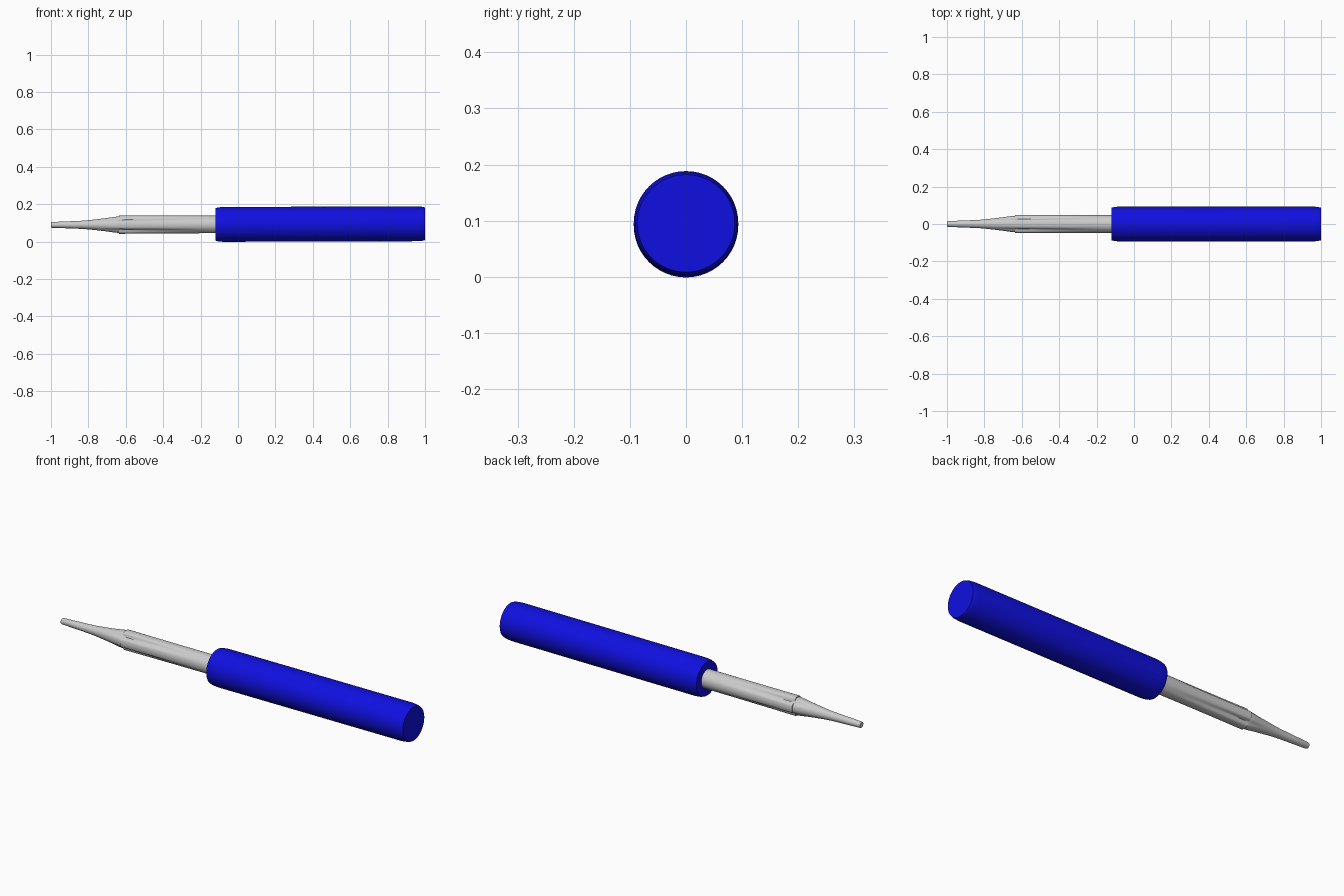
import bpy, bmesh, math

if "Cube" in bpy.data.objects:
    bpy.data.objects.remove(bpy.data.objects["Cube"])

SLOPE = 0.003          # the tool lies at a very slight tilt


def axis_z(x):
    return 0.0935 + SLOPE * (x - 0.44)


def loft(name, stations, sides, flutes=0, half_width=0.4):
    """Loft rings along x; each station is (x, radius, flute depth)."""
    bm = bmesh.new()
    rings = []
    for x, r, depth in stations:
        ring = []
        for i in range(sides):
            a = 2 * math.pi * i / sides
            rr = r
            if flutes:
                step = 2 * math.pi / flutes
                d = abs((a % step) - step / 2)      # grooves on the diagonals
                if d < half_width:
                    rr -= depth * (0.5 + 0.5 * math.cos(math.pi * d / half_width))
            ring.append(bm.verts.new((x, rr * math.cos(a), axis_z(x) + rr * math.sin(a))))
        rings.append(ring)
    for p, q in zip(rings, rings[1:]):
        for i in range(sides):
            j = (i + 1) % sides
            bm.faces.new((p[i], p[j], q[j], q[i]))
    bm.faces.new(rings[0])
    bm.faces.new(rings[-1])
    bmesh.ops.recalc_face_normals(bm, faces=bm.faces[:])
    mesh = bpy.data.meshes.new(name)
    bm.to_mesh(mesh)
    bm.free()
    obj = bpy.data.objects.new(name, mesh)
    bpy.context.collection.objects.link(obj)
    bpy.ops.object.select_all(action='DESELECT')
    obj.select_set(True)
    bpy.context.view_layer.objects.active = obj
    bpy.ops.object.shade_smooth_by_angle(angle=math.radians(30))
    return obj


# Grip with bevelled ends
handle = loft("handle", [
    (-0.12, 0.087, 0), (-0.105, 0.091, 0), (-0.08, 0.0932, 0),
    (0.96, 0.0932, 0), (0.985, 0.091, 0), (1.0, 0.087, 0)], 48)
blue = bpy.data.materials.new("blue_grip")
blue.diffuse_color = (0.005, 0.005, 0.75, 1)
blue.use_nodes = True
blue.node_tree.nodes["Principled BSDF"].inputs["Base Color"].default_value = blue.diffuse_color
handle.data.materials.append(blue)

# Shaft with four grooves deepening towards the tip
loft("fluted_shaft", [
    (-0.08, 0.047, 0), (-0.20, 0.047, 0), (-0.35, 0.0475, 0.004),
    (-0.50, 0.048, 0.008), (-0.60, 0.0485, 0.011), (-0.637, 0.0485, 0.012)],
    64, flutes=4)

# Tapered point with a concave flare at its base
loft("tip", [
    (-0.60, 0.036, 0), (-0.636, 0.044, 0.006), (-0.66, 0.042, 0.004),
    (-0.70, 0.036, 0.002), (-0.74, 0.031, 0), (-0.79, 0.0255, 0),
    (-0.83, 0.022, 0), (-0.90, 0.019, 0), (-0.993, 0.0155, 0), (-1.0, 0.014, 0)],
    64, flutes=4)
